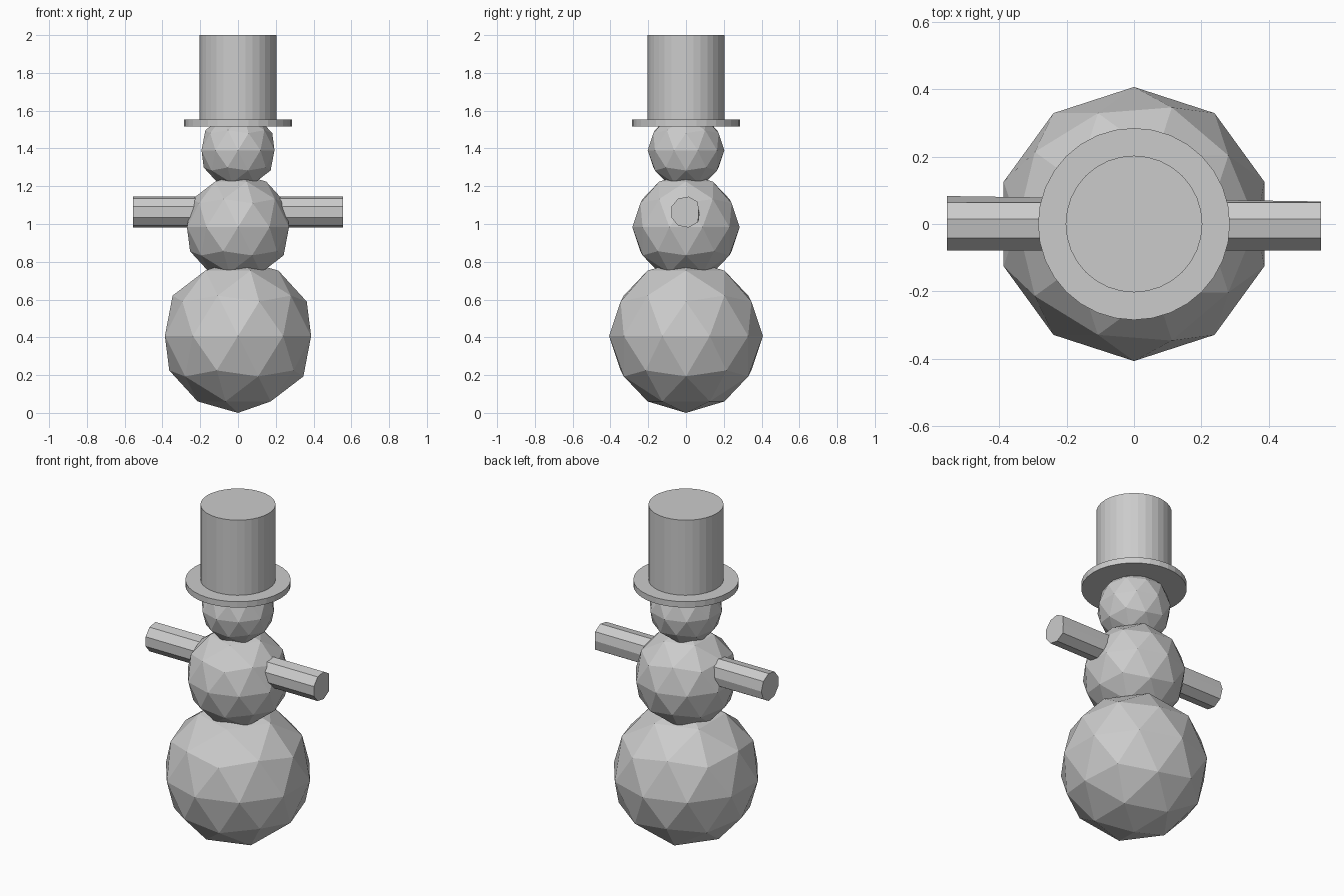
import bpy
import math

if "Cube" in bpy.data.objects:
    bpy.data.objects.remove(bpy.data.objects["Cube"])


def ball(name, radius, z):
    bpy.ops.mesh.primitive_ico_sphere_add(subdivisions=2, radius=radius, location=(0, 0, z))
    bpy.context.object.name = name


def disc(name, radius, z0, z1, sides=32):
    bpy.ops.mesh.primitive_cylinder_add(vertices=sides, radius=radius, depth=z1 - z0,
                                        location=(0, 0, (z0 + z1) / 2))
    bpy.context.object.name = name


# Three faceted snowballs
ball("lower_body", 0.407, 0.407)
ball("upper_body", 0.284, 0.983)
ball("head", 0.203, 1.39)

# Top hat
disc("hat_brim", 0.285, 1.517, 1.552)
disc("hat_crown", 0.203, 1.53, 2.0)

# Arms: one nine-sided bar through the upper body
bpy.ops.mesh.primitive_cylinder_add(vertices=9, radius=0.083, depth=1.11,
                                    location=(0, 0, 1.063), rotation=(0, math.pi / 2, 0))
arms = bpy.context.object
arms.name = "arms"
# Right end is slightly flattened at the back
for v in arms.data.vertices:
    if v.co.z > 0 and v.co.y > 0.08:
        v.co.y = 0.067
